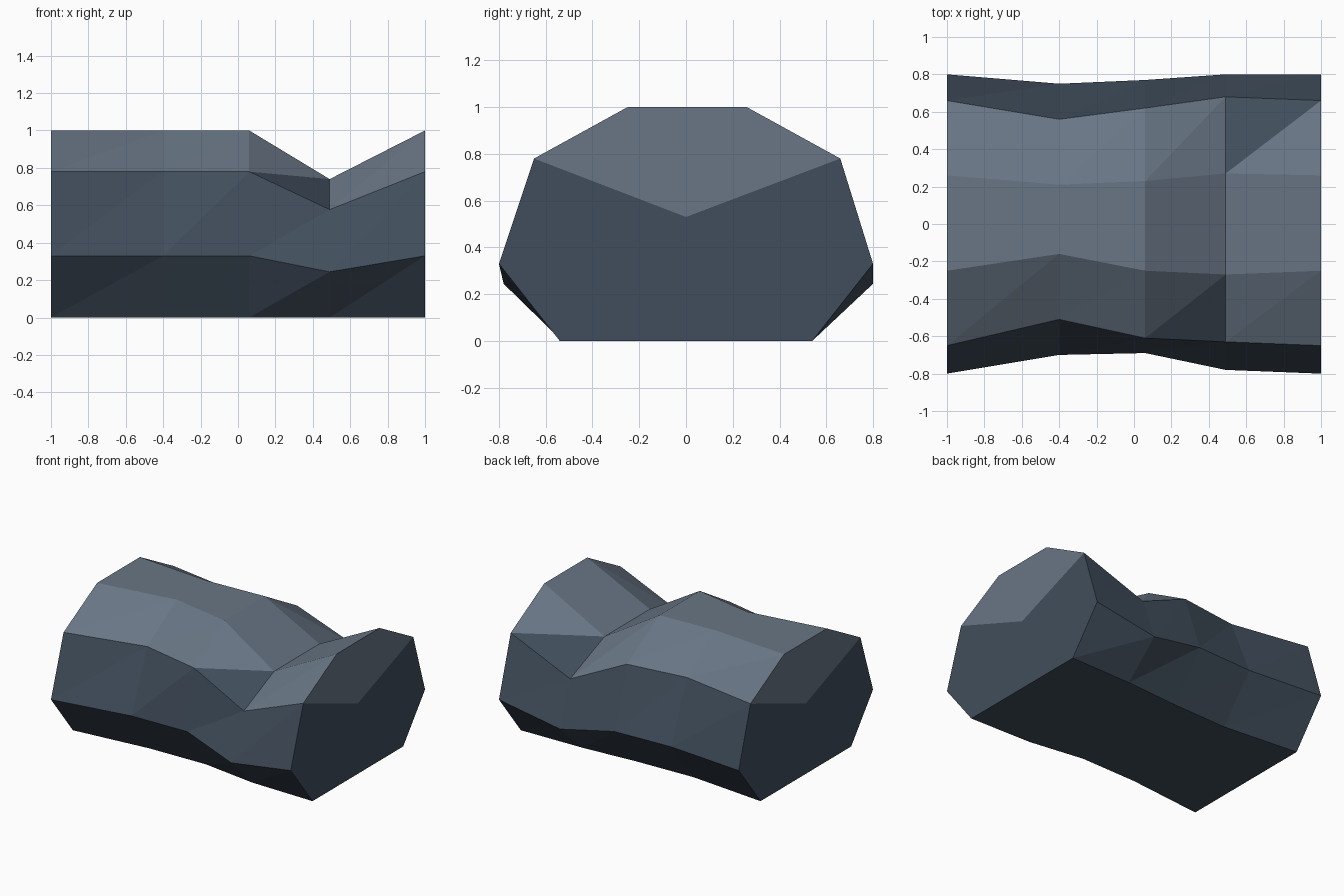
import bpy
import bmesh

if "Cube" in bpy.data.objects:
    bpy.data.objects.remove(bpy.data.objects["Cube"])


def material(name, color):
    mat = bpy.data.materials.new(name)
    mat.diffuse_color = (*color, 1.0)
    mat.use_nodes = True
    mat.node_tree.nodes["Principled BSDF"].inputs["Base Color"].default_value = mat.diffuse_color
    return mat


# Cross-sections along the length: x, height scale, then y of each ring corner
# (front base, front waist, front shoulder, front crest, then back crest down to back base)
heights = (0.0, 0.33, 0.78, 1.0, 1.0, 0.78, 0.33, 0.0)
sections = (
    (-1.00, 1.00, (-0.54, -0.80, -0.65, -0.25, 0.26, 0.66, 0.80, 0.54)),
    (-0.40, 1.00, (-0.48, -0.70, -0.51, -0.16, 0.21, 0.56, 0.75, 0.485)),
    (0.06, 1.00, (-0.47, -0.69, -0.61, -0.25, 0.23, 0.62, 0.77, 0.50)),
    (0.49, 0.74, (-0.53, -0.78, -0.63, -0.27, 0.27, 0.68, 0.80, 0.53)),
    (1.00, 1.00, (-0.54, -0.80, -0.65, -0.25, 0.26, 0.66, 0.80, 0.54)),
)

bm = bmesh.new()
rings = [[bm.verts.new((x, y, z * s)) for y, z in zip(ys, heights)]
         for x, s, ys in sections]

# Faceted sides, with the diagonals all winding the same way round
for left, right in zip(rings, rings[1:]):
    for j in range(8):
        k = (j + 1) % 8
        bm.faces.new((left[j], right[j], right[k]))
        bm.faces.new((left[j], right[k], left[k]))

# Flat end caps, each split by a V that meets at a centre point
for ring in (rings[0], rings[-1]):
    centre = bm.verts.new((ring[0].co.x, 0.0, 0.53))
    bm.faces.new((centre, *ring[2:6]))
    bm.faces.new((centre, ring[5], ring[6], ring[7], ring[0], ring[1], ring[2]))

bmesh.ops.recalc_face_normals(bm, faces=bm.faces[:])

# Lighter stone on the high facets, darker stone below
for face in bm.faces:
    mean_z = sum(v.co.z for v in face.verts) / len(face.verts)
    face.material_index = 1 if mean_z > 0.73 else 0

mesh = bpy.data.meshes.new("rock")
bm.to_mesh(mesh)
bm.free()
mesh.materials.append(material("dark slate", (0.053, 0.076, 0.107)))
mesh.materials.append(material("light slate", (0.140, 0.180, 0.235)))
rock = bpy.data.objects.new("rock", mesh)
bpy.context.collection.objects.link(rock)
